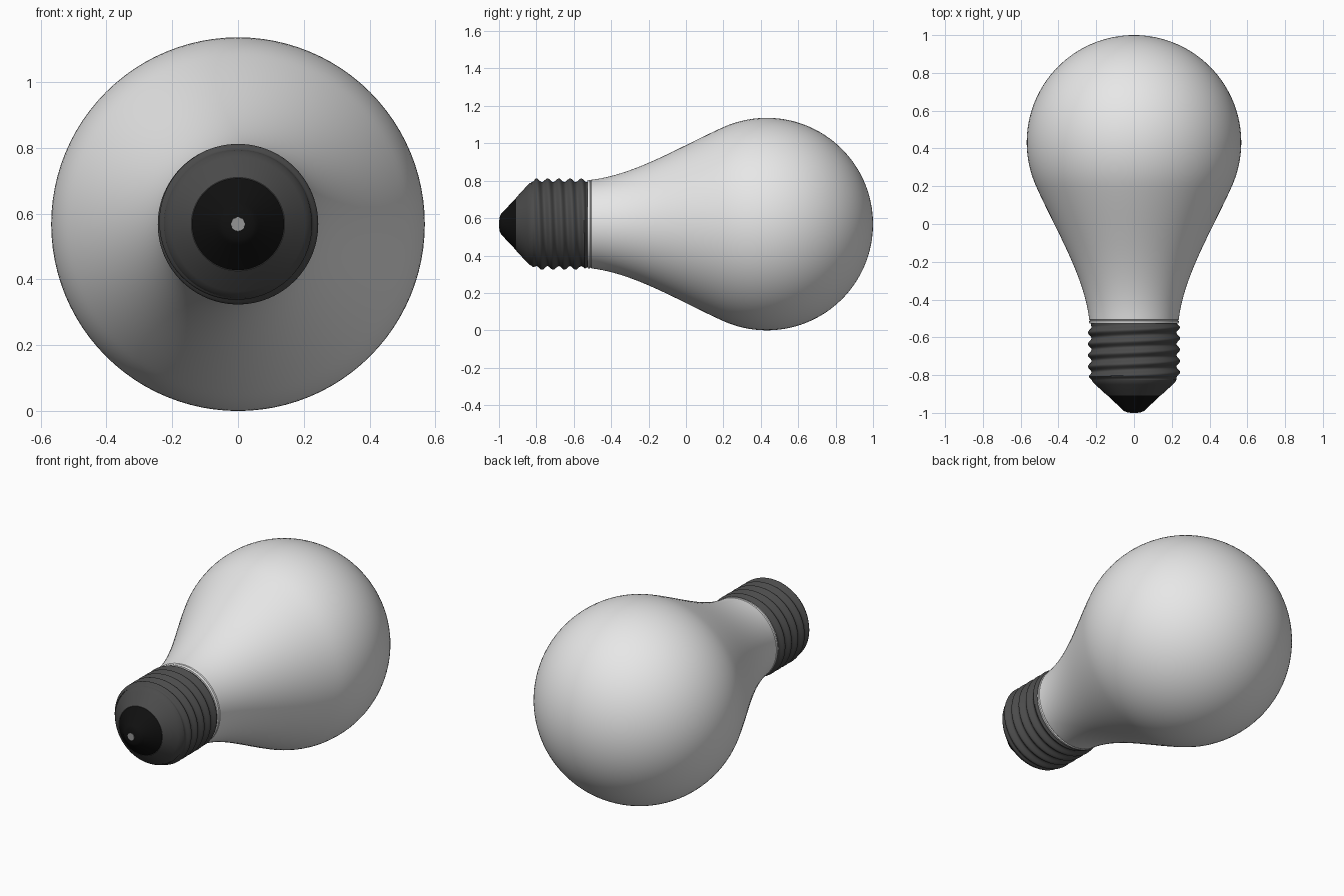
import bpy, bmesh, math
from mathutils import Vector
from mathutils.geometry import interpolate_bezier

cube = bpy.data.objects.get("Cube")
if cube:
    bpy.data.objects.remove(cube)

R = 0.568            # largest bulb radius, also the height of the axis
BULB_Y = 1 - R       # centre of the round end


def material(name, rgb):
    m = bpy.data.materials.new(name)
    m.use_nodes = True
    m.diffuse_color = (*rgb, 1)
    m.node_tree.nodes["Principled BSDF"].inputs["Base Color"].default_value = (*rgb, 1)
    return m


def lathe(name, profile, mat, segments=96, offset=None, angle=35):
    """Revolve (y, radius) points about the lengthwise axis."""
    bm = bmesh.new()
    rings = []
    for y, r in profile:
        if r == 0:
            rings.append([bm.verts.new((0, y, R))] * segments)
            continue
        ring = []
        for i in range(segments):
            a = math.tau * i / segments
            rr = r + (offset(y, a) if offset else 0)
            ring.append(bm.verts.new((rr * math.cos(a), y, R + rr * math.sin(a))))
        rings.append(ring)
    for lo, hi in zip(rings, rings[1:]):
        for i in range(segments):
            j = (i + 1) % segments
            corners = list(dict.fromkeys((lo[i], lo[j], hi[j], hi[i])))
            bm.faces.new(corners)
    bmesh.ops.recalc_face_normals(bm, faces=bm.faces)
    mesh = bpy.data.meshes.new(name)
    bm.to_mesh(mesh)
    bm.free()
    mesh.materials.append(mat)
    ob = bpy.data.objects.new(name, mesh)
    bpy.context.collection.objects.link(ob)
    bpy.ops.object.select_all(action='DESELECT')
    ob.select_set(True)
    bpy.context.view_layer.objects.active = ob
    bpy.ops.object.shade_smooth_by_angle(angle=math.radians(angle))
    return ob


glass_white = material("frosted white", (0.8, 0.8, 0.8))
dark_metal = material("dark metal", (0.07, 0.07, 0.07))
black = material("black insulator", (0.005, 0.005, 0.005))
contact_grey = material("contact grey", (0.3, 0.3, 0.3))

# Glass envelope: collar, flared neck, then a spherical end
collar = [(-0.527, 0.2), (-0.527, 0.234), (-0.522, 0.237), (-0.514, 0.237), (-0.51, 0.232)]
join_y = 0.2
join_r = math.sqrt(R ** 2 - (join_y - BULB_Y) ** 2)
slope = (BULB_Y - join_y) / join_r
neck = interpolate_bezier(Vector((-0.505, 0.237)), Vector((-0.27, 0.265)),
                          Vector((join_y - 0.23, join_r - 0.23 * slope)),
                          Vector((join_y, join_r)), 28)
start = math.acos((join_y - BULB_Y) / R)
dome = [(BULB_Y + R * math.cos(start * (1 - k / 40)), R * math.sin(start * (1 - k / 40)))
        for k in range(1, 40)]
lathe("glass_bulb", collar + [tuple(p) for p in neck] + dome + [(1, 0)], glass_white)

# Screw base with a right-handed helical thread
PITCH, TOP, BOTTOM = 0.06, -0.523, -0.825


def thread(y, a):
    turn = (y + 0.56) / PITCH - (math.pi / 2 - a) / math.tau
    fade = min(1, max(0, (TOP - y) / 0.02), max(0, (y - BOTTOM) / 0.02))
    return 0.019 * fade * (0.5 + 0.5 * math.cos(math.tau * turn))


steps = 80
shell = [(TOP + (BOTTOM - TOP) * k / steps, 0.225) for k in range(steps + 1)]
lathe("screw_base", [(TOP, 0.19)] + shell, dark_metal, offset=lambda y, a: thread(y, a))

# Shoulder tapering to the insulator
lathe("base_shoulder", [(BOTTOM + 0.005, 0.225), (-0.835, 0.219), (-0.85, 0.205),
                        (-0.908, 0.142), (-0.908, 0.12)], dark_metal)

# Insulator cone and its central contact
lathe("insulator", [(-0.9, 0.12), (-0.908, 0.14), (-0.98, 0.064), (-0.988, 0.056),
                    (-0.991, 0.05), (-0.997, 0.036), (-0.998, 0)], black, segments=64)
lathe("contact", [(-0.99, 0.024), (-1, 0.022), (-1, 0)], contact_grey, segments=8)
